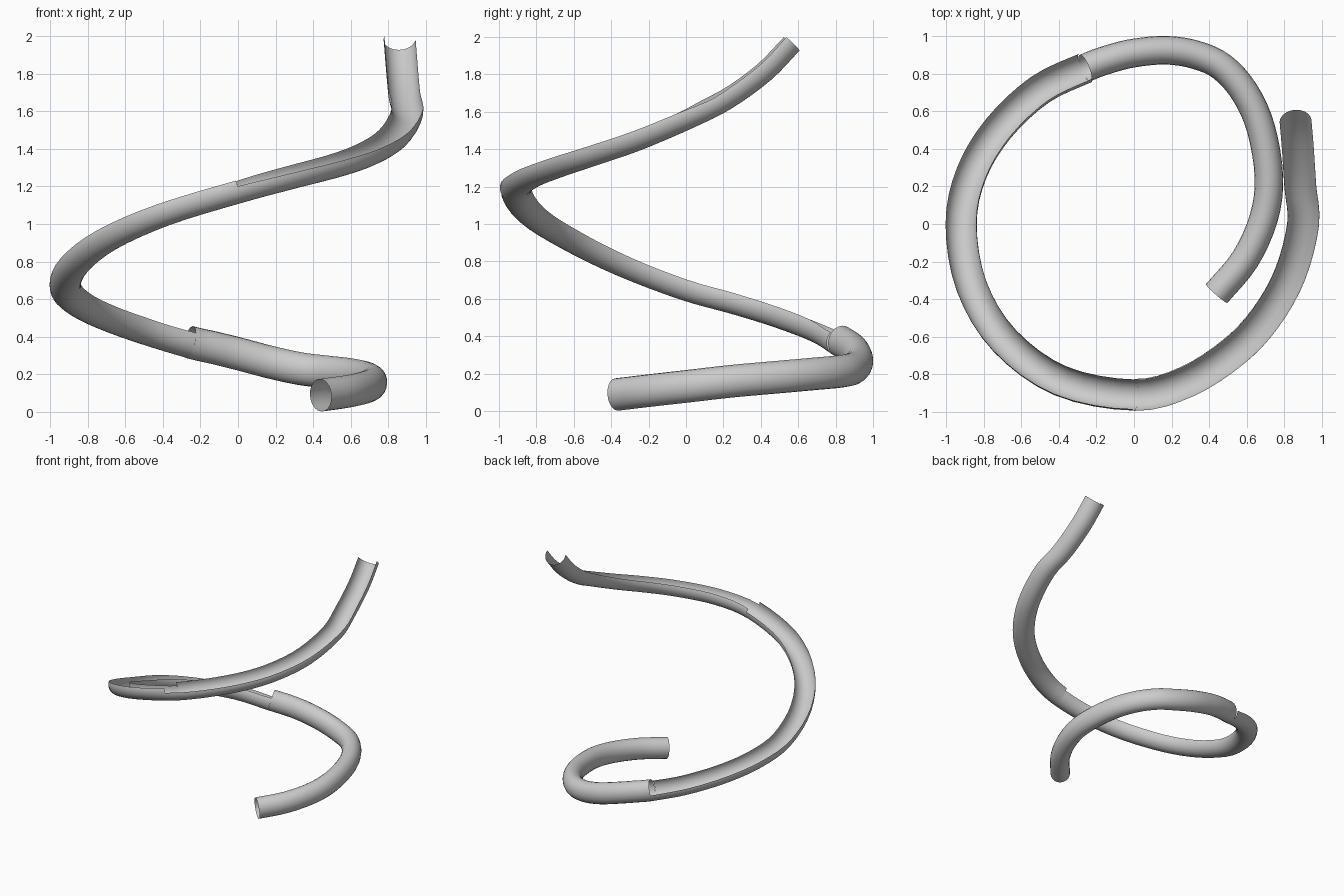
import bpy, bmesh, math
from mathutils import Vector

if "Cube" in bpy.data.objects:
    bpy.data.objects.remove(bpy.data.objects["Cube"])

# Centre line of the whole slide, from the bottom exit to the top entry
tube_pts = [(.44, -.37, .0885), (.59, -.19, .11), (.69, .03, .135), (.718, .25, .16), (.675, .51, .183),
            (.59, .70, .2), (.47, .835, .213), (.33, .9, .23), (.17, .925, .265), (0, .91, .31),
            (-.13, .878, .342), (-.26, .83, .372)]
bank_pts = [(-.5, .715, .445), (-.72, .51, .525), (-.865, .27, .6), (-.92, 0, .675), (-.865, -.33, .8),
            (-.69, -.62, .94), (-.39, -.835, 1.075), (0, -.91, 1.195)]
top_pts = [(.28, -.84, 1.27), (.53, -.68, 1.335), (.70, -.50, 1.395), (.83, -.27, 1.475),
           (.9, 0, 1.59), (.885, .2, 1.69), (.872, .4, 1.835), (.86, .545, 1.985)]
ctrl = [Vector(p) for p in tube_pts + bank_pts + top_pts]
STEPS = 4


def spline(pts):
    ext = [2 * pts[0] - pts[1]] + pts + [2 * pts[-1] - pts[-2]]
    out = []
    for i in range(1, len(ext) - 2):
        a, b, c, d = ext[i - 1:i + 3]
        for k in range(STEPS):
            t = k / STEPS
            out.append(.5 * (2 * b + (c - a) * t + (2 * a - 5 * b + 4 * c - d) * t * t
                             + (3 * b - a - 3 * c + d) * t ** 3))
    return out + [pts[-1]]


path = spline(ctrl)


def sweep(name, i0, i1, half_w, half_h, a0, a1, roll0, roll1, closed=False):
    """Sweep an arc (degrees, 0 = outer side, 90 = up) along part of the path."""
    bm = bmesh.new()
    n, rows = 20, []
    for i in range(i0, i1 + 1):
        t = (path[min(i + 1, len(path) - 1)] - path[max(i - 1, 0)]).normalized()
        side = t.cross(Vector((0, 0, 1))).normalized()   # outward: the path turns left
        up = side.cross(t)
        roll = roll0 + (roll1 - roll0) * (i - i0) / (i1 - i0)
        row = []
        for k in range(n if closed else n + 1):
            a = math.radians(a0 + (a1 - a0) * k / n + roll)
            row.append(bm.verts.new(path[i] + side * half_w * math.cos(a) + up * half_h * math.sin(a)))
        rows.append(row)
    for r, s in zip(rows, rows[1:]):
        m = len(r)
        for k in range(m if closed else m - 1):
            bm.faces.new((r[k], r[(k + 1) % m], s[(k + 1) % m], s[k]))
    me = bpy.data.meshes.new(name)
    bm.to_mesh(me)
    bm.free()
    me.shade_smooth()
    ob = bpy.data.objects.new(name, me)
    bpy.context.collection.objects.link(ob)
    return ob


j1 = (len(tube_pts) - 1) * STEPS
j2 = (len(tube_pts) + len(bank_pts) - 1) * STEPS
# Closed tube at the bottom
sweep("exit_tube", 0, j1, .076, .087, 0, 360, 0, 0, closed=True)
# Open trough that rolls through the big curve
sweep("banked_trough", j1, j2, .083, .085, -194, 14, -22, 12)
# Open trough up to the entry
sweep("entry_trough", j2, len(path) - 1, .085, .085, -194, 14, -10, 0)
